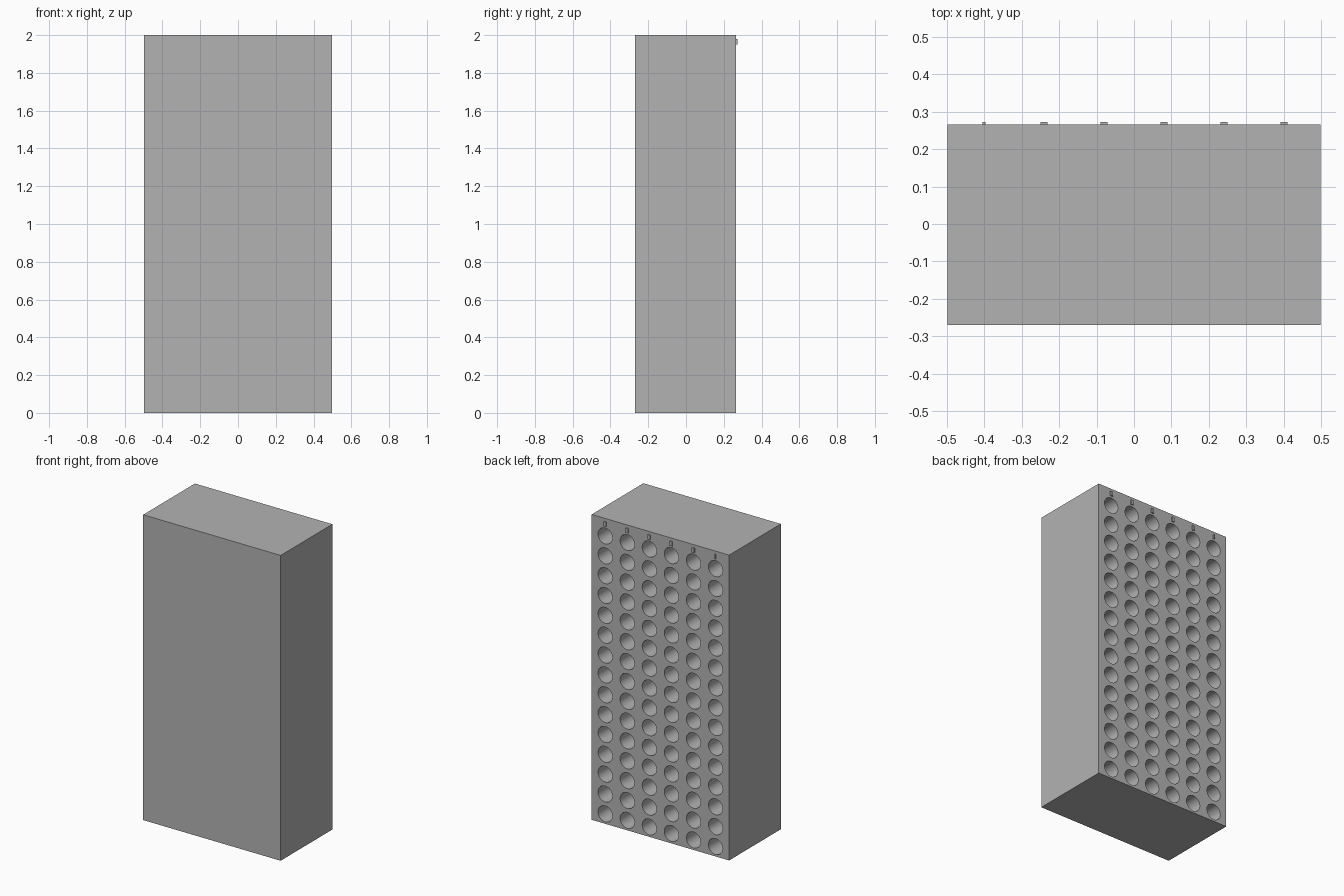
import bpy
import bmesh
import math
from mathutils import Matrix, Vector

if "Cube" in bpy.data.objects:
    bpy.data.objects.remove(bpy.data.objects["Cube"], do_unlink=True)

WIDTH, HEIGHT = 0.996, 2.0
FRONT, BACK = -0.27, 0.265
COLUMNS, ROWS = 6, 15
PITCH_X, PITCH_Z = 0.16, 0.13
HOLE_RADIUS, HOLE_DEPTH = 0.052, 0.48

grey = bpy.data.materials.new("plain grey")
grey.use_nodes = True
color = (0.45, 0.45, 0.45, 1)
grey.diffuse_color = color
grey.node_tree.nodes["Principled BSDF"].inputs["Base Color"].default_value = color


def add_box(bm, low, high):
    low, high = Vector(low), Vector(high)
    matrix = Matrix.Translation((low + high) / 2) @ Matrix.Diagonal((*(high - low), 1))
    bmesh.ops.create_cube(bm, size=1, matrix=matrix)


def make_object(name, bm):
    mesh = bpy.data.meshes.new(name)
    bm.to_mesh(mesh)
    bm.free()
    mesh.materials.append(grey)
    obj = bpy.data.objects.new(name, mesh)
    bpy.context.collection.objects.link(obj)
    return obj


def column_x(i):
    return (i - (COLUMNS - 1) / 2) * PITCH_X


# Solid rack block
bm = bmesh.new()
add_box(bm, (-WIDTH / 2, FRONT, 0), (WIDTH / 2, BACK, HEIGHT))
block = make_object("rack_block", bm)

# Grid of round tube holes sunk into the back
bm = bmesh.new()
for i in range(COLUMNS):
    for j in range(ROWS):
        centre = (column_x(i), BACK + 0.02 - HOLE_DEPTH / 2, (j + 0.5) * PITCH_Z)
        bmesh.ops.create_cone(
            bm, cap_ends=True, segments=32, radius1=HOLE_RADIUS,
            radius2=HOLE_RADIUS, depth=HOLE_DEPTH,
            matrix=Matrix.Translation(centre) @ Matrix.Rotation(math.pi / 2, 4, 'X'))
cutter = make_object("hole_cutter", bm)
cutter.hide_render = True

cut = block.modifiers.new("holes", 'BOOLEAN')
cut.operation = 'DIFFERENCE'
cut.solver = 'EXACT'
cut.object = cutter
bpy.context.view_layer.objects.active = block
block.select_set(True)
bpy.ops.object.modifier_apply(modifier=cut.name)
bpy.data.objects.remove(cutter, do_unlink=True)
bpy.ops.object.shade_smooth_by_angle(angle=math.radians(30))

# Small raised marker above each column, the first one narrower
for i in range(COLUMNS):
    half = 0.004 if i == 0 else 0.009
    x = column_x(i)
    bm = bmesh.new()
    add_box(bm, (x - half, BACK - 0.002, 1.95), (x + half, BACK + 0.007, 1.98))
    make_object(f"column_marker_{i + 1}", bm)
